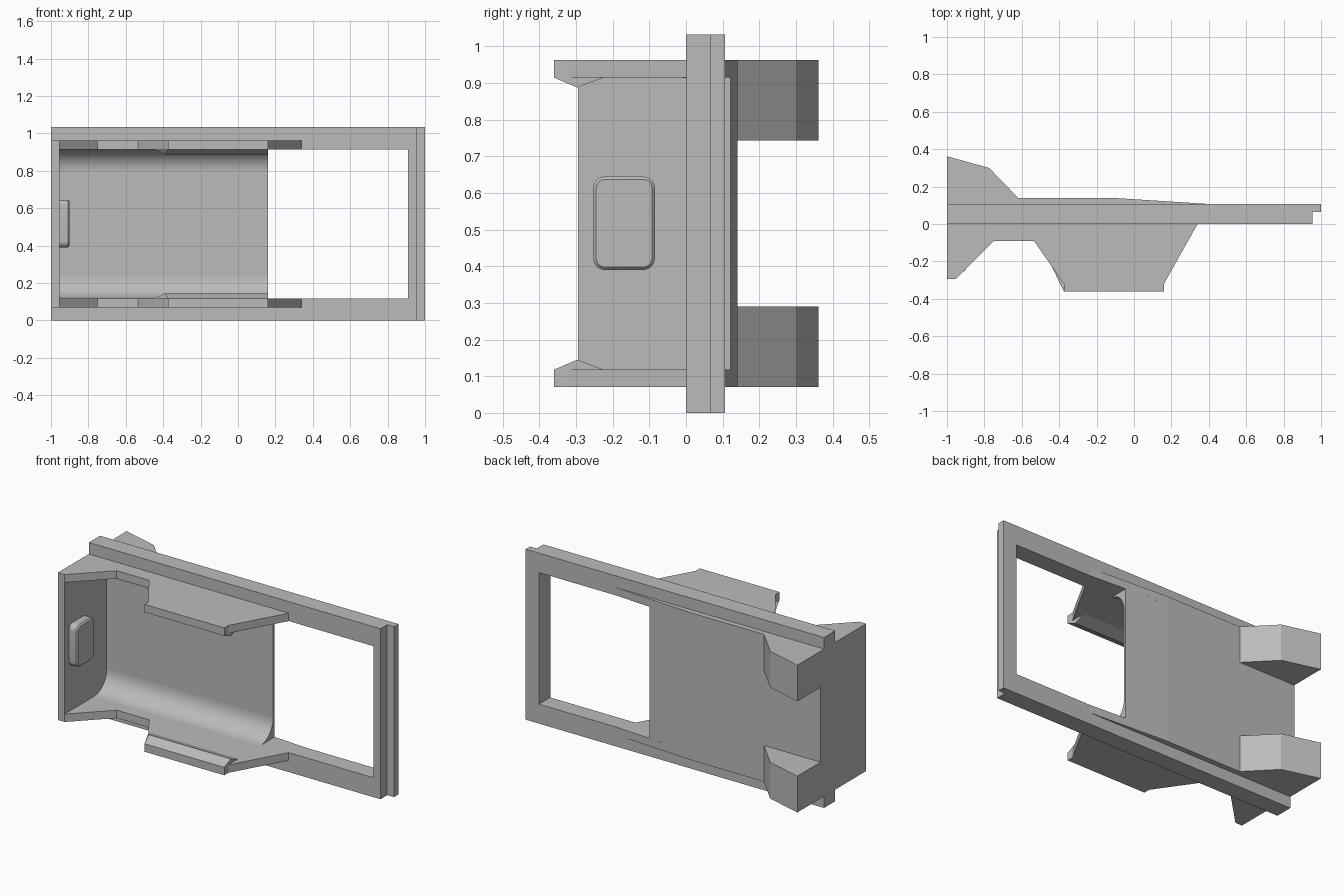
import bpy, bmesh, math
from mathutils import Vector

if "Cube" in bpy.data.objects:
    bpy.data.objects.remove(bpy.data.objects["Cube"])

grey = bpy.data.materials.new("plain grey")
grey.use_nodes = True
colour = (0.5, 0.5, 0.5, 1)
grey.diffuse_color = colour
grey.node_tree.nodes["Principled BSDF"].inputs["Base Color"].default_value = colour

HEIGHT = 1.033            # full height, parts mirror about its middle
OUT, IN = 0.07, 0.118     # outer and inner faces of the lower side wall
BACK, FLOOR = 0.14, 0.107
END, EDGE = -0.955, 0.16  # ends of the tray cavity


def finish(name, bm, smooth=False):
    bmesh.ops.recalc_face_normals(bm, faces=bm.faces)
    mesh = bpy.data.meshes.new(name)
    bm.to_mesh(mesh)
    bm.free()
    mesh.materials.append(grey)
    ob = bpy.data.objects.new(name, mesh)
    bpy.context.collection.objects.link(ob)
    if smooth:
        bpy.ops.object.select_all(action='DESELECT')
        bpy.context.view_layer.objects.active = ob
        ob.select_set(True)
        bpy.ops.object.shade_smooth_by_angle(angle=math.radians(30))
    return ob


def loft(name, start, end, smooth=False):
    """Solid between two matching outlines."""
    bm = bmesh.new()
    a = [bm.verts.new(p) for p in start]
    b = [bm.verts.new(p) for p in end]
    bm.faces.new(a)
    bm.faces.new(b)
    for i in range(len(a)):
        j = (i + 1) % len(a)
        bm.faces.new((a[i], a[j], b[j], b[i]))
    return finish(name, bm, smooth)


def plan(name, outline, z0, z1):
    """Plan outline in x and y, extruded upwards."""
    return loft(name, [(x, y, z0) for x, y in outline], [(x, y, z1) for x, y in outline])


def rect(x0, x1, y0, y1):
    return [(x0, y0), (x1, y0), (x1, y1), (x0, y1)]


def arc(cy, cz, r, start, steps=10):
    return [(cy + r * math.cos(start + math.pi / 2 * i / steps),
             cz + r * math.sin(start + math.pi / 2 * i / steps)) for i in range(steps + 1)]


frame = [(-1, 0), (0.955, 0), (0.955, 0.065), (1, 0.065), (1, FLOOR), (-1, FLOOR)]
side_wall = [(-1, -0.295), (-0.955, -0.295), (-0.75, -0.09), (-0.535, -0.09),
             (-0.375, -0.32), (-0.375, -0.36), (EDGE, -0.36), (EDGE, -0.32),
             (0.34, 0), (0.4, 0), (0.4, FLOOR), (-0.12, BACK), (-1, BACK)]
foot = [(-1, BACK), (-0.62, BACK), (-0.775, 0.3), (-1, 0.362)]

# Parts repeated at the bottom and the top
for side, flip in (("lower", False), ("upper", True)):
    def up(z):
        return HEIGHT - z if flip else z

    plan(side + "_frame_rail", frame, up(0), up(OUT))
    plan(side + "_window_border", rect(0.4, 0.91, 0, FLOOR), up(OUT), up(IN))
    plan(side + "_side_wall", side_wall, up(OUT), up(IN))
    plan(side + "_back_foot", foot, up(OUT), up(0.29))

    # Retaining lip, its left end follows the slope of the wall
    lip = [(-0.375, -0.36, IN), (-0.391, -0.297, 0.145), (-0.441, -0.225, IN)]
    loft(side + "_lip", [(x, y, up(z)) for x, y, z in lip],
         [(EDGE, y, up(z)) for x, y, z in lip])

    # Rounded corner between tray floor and side wall
    r = 0.12
    corner = [(FLOOR, IN)] + arc(FLOOR - r, IN + r, r, -math.pi / 2)
    loft(side + "_tray_fillet", [(END, y, up(z)) for y, z in corner],
         [(EDGE, y, up(z)) for y, z in corner], smooth=True)

# End post of the frame, with its rebate
post = [(0.91, 0)] + frame[1:5] + [(0.91, FLOOR)]
plan("frame_end_post", post, OUT, HEIGHT - OUT)

# Tray floor and end wall
floor = [(END, FLOOR), (EDGE, FLOOR), (EDGE, 0.122), (-0.12, BACK), (END, BACK)]
plan("tray_floor", floor, IN, HEIGHT - IN)
plan("tray_end_wall", rect(-1, END, -0.295, BACK), IN, HEIGHT - IN)

# Rounded pad on the inside of the end wall
y0, y1, z0, z1, r = -0.253, -0.085, 0.39, 0.645, 0.032


def pad_outline(x, inset):
    q = r - inset
    pts = []
    for i, (cy, cz) in enumerate([(y1 - r, z1 - r), (y0 + r, z1 - r),
                                  (y0 + r, z0 + r), (y1 - r, z0 + r)]):
        pts += arc(cy, cz, q, i * math.pi / 2, 6)
    return [Vector((x, y, z)) for y, z in pts]


loft("pad_base", pad_outline(END, 0), pad_outline(-0.909, 0), smooth=True)
loft("pad_face", pad_outline(-0.909, 0), pad_outline(-0.901, 0.008), smooth=True)
